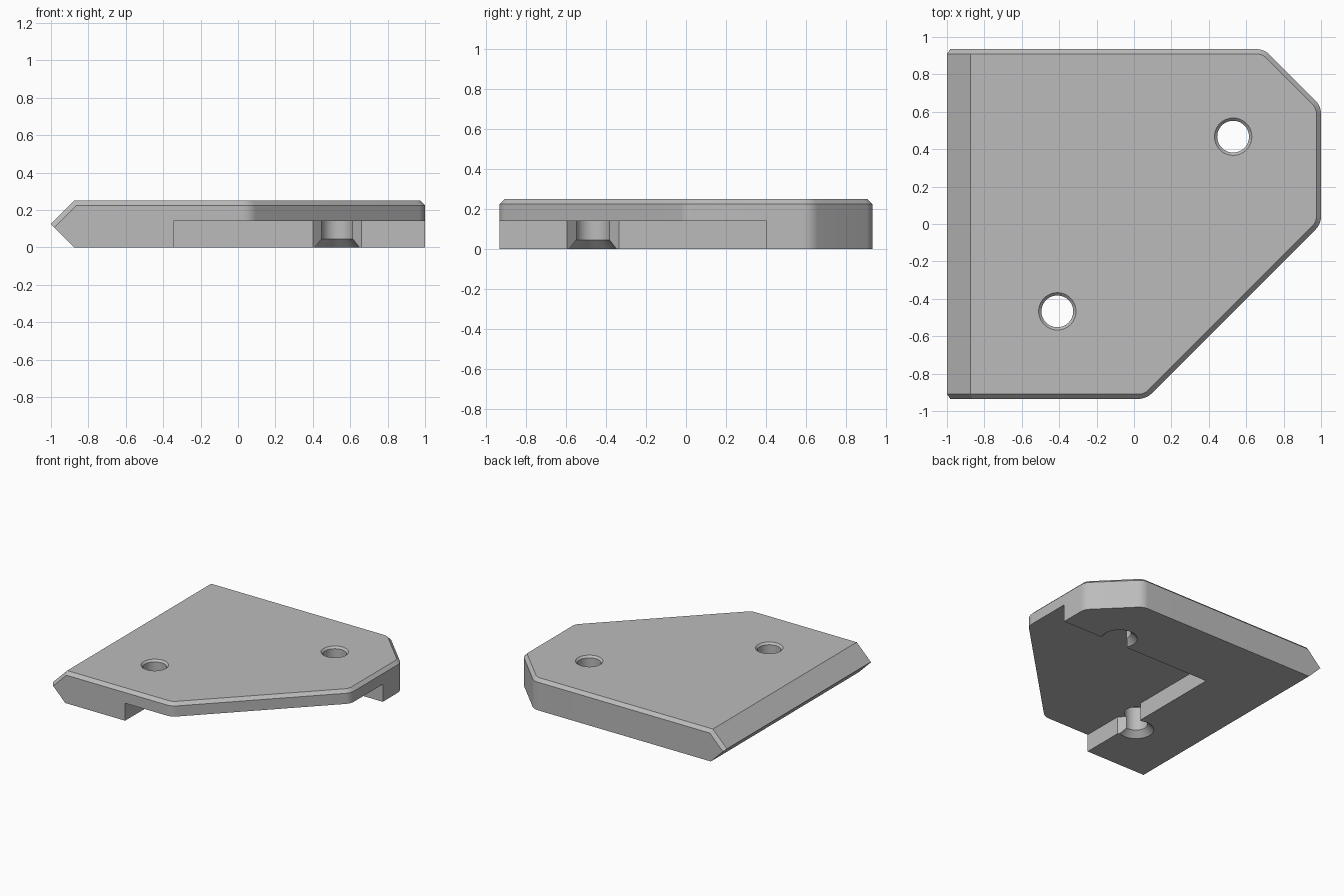
import bpy, bmesh
from math import sin, cos, tan, pi, sqrt
from mathutils import Vector

if "Cube" in bpy.data.objects:
    bpy.data.objects.remove(bpy.data.objects["Cube"], do_unlink=True)

HEIGHT, CHAMFER, HALF_DEPTH, ROUND = 0.25, 0.025, 0.935, 0.1
HOLES = [(0.53, 0.467), (-0.41, -0.467)]

grey = bpy.data.materials.new("plain_grey")
grey.use_nodes = True
grey.diffuse_color = (0.5, 0.5, 0.5, 1)
grey.node_tree.nodes["Principled BSDF"].inputs["Base Color"].default_value = (0.5, 0.5, 0.5, 1)


def make_object(name, bm):
    bmesh.ops.recalc_face_normals(bm, faces=bm.faces[:])
    mesh = bpy.data.meshes.new(name)
    bm.to_mesh(mesh)
    bm.free()
    mesh.materials.append(grey)
    obj = bpy.data.objects.new(name, mesh)
    bpy.context.collection.objects.link(obj)
    return obj


def loft(loops):
    """Closed solid through a stack of equal-length point loops."""
    bm = bmesh.new()
    rings = [[bm.verts.new(p) for p in loop] for loop in loops]
    for a, b in zip(rings, rings[1:]):
        for i in range(len(a)):
            j = (i + 1) % len(a)
            bm.faces.new((a[i], a[j], b[j], b[i]))
    bm.faces.new(rings[0][::-1])
    bm.faces.new(rings[-1])
    return bm


def fillet(prev, corner, nxt, radius, steps=8):
    """Points of an arc rounding a corner."""
    u, v = (prev - corner).normalized(), (nxt - corner).normalized()
    half = u.angle(v) / 2
    centre = corner + (u + v).normalized() * radius / sin(half)
    start = corner + u * radius / tan(half) - centre
    side = -u
    sweep = pi - 2 * half
    return [centre + start * cos(sweep * i / steps) + side * radius * sin(sweep * i / steps)
            for i in range(steps + 1)]


def outline(inset, z):
    """Plate outline, moved inward by inset, with rounded right-hand corners."""
    h, right = HALF_DEPTH - inset, 1 - inset
    back, front = 1.63 - inset * sqrt(2), 1.0 - inset * sqrt(2)
    pts = [(-1.2, -h), (front - h, -h), (right, right - front),
           (right, back - right), (back - h, h), (-1.2, h)]
    pts = [Vector((x, y, z)) for x, y in pts]
    loop = [pts[0]]
    for a, b, c in zip(pts, pts[1:], pts[2:]):
        loop += fillet(a, b, c, ROUND - inset)
    return loop + [pts[-1]]


def slice_off(bm, point, normal):
    cut = bmesh.ops.bisect_plane(bm, geom=bm.verts[:] + bm.edges[:] + bm.faces[:], dist=1e-5,
                                 plane_co=point, plane_no=normal, clear_outer=True)
    edges = [e for e in cut["geom_cut"] if isinstance(e, bmesh.types.BMEdge) and e.is_boundary]
    bmesh.ops.edgeloop_fill(bm, edges=edges)


# Plate with chamfered top rim
body = loft([outline(0, 0), outline(0, HEIGHT - CHAMFER), outline(CHAMFER, HEIGHT)])

# Pointed left edge, with the rim chamfer carried down its upper slope
tip = Vector((-1, 0, HEIGHT / 2))
slice_off(body, tip, Vector((-1, 0, 1)))
slice_off(body, tip, Vector((-1, 0, -1)))
for s in (-1, 1):
    slice_off(body, tip + Vector((0, s * (HALF_DEPTH - CHAMFER), 0)), Vector((-1, s * sqrt(2), 1)))
plate = make_object("corner_plate", body)

# Underside pocket, with a V notch opening each hole into it
wall_x, wall_y, v = -0.345, 0.403, 0.13
(hx1, hy1), (hx2, hy2) = HOLES
pocket = [(wall_x, -2), (2, -2), (2, wall_y),
          (hx1 + v, wall_y), (hx1, wall_y + v), (hx1 - v, wall_y),
          (wall_x, wall_y),
          (wall_x, hy2 + v), (wall_x - v, hy2), (wall_x, hy2 - v)]
cutters = [make_object("pocket_cutter", loft([[(x, y, z) for x, y in pocket] for z in (-1, 0.14)]))]

# Screw holes: countersunk below, lightly chamfered on top
drill = [(0.18, -0.05), (0.085, 0.045), (0.085, 0.235), (0.15, 0.3)]
for hx, hy in HOLES:
    rings = [[(hx + r * cos(2 * pi * i / 48), hy + r * sin(2 * pi * i / 48), z) for i in range(48)]
             for r, z in drill]
    cutters.append(make_object("hole_cutter", loft(rings)))

bpy.ops.object.select_all(action='DESELECT')
bpy.context.view_layer.objects.active = plate
plate.select_set(True)
for cutter in cutters:
    cutter.hide_render = True
    mod = plate.modifiers.new("cut", 'BOOLEAN')
    mod.operation, mod.solver, mod.object = 'DIFFERENCE', 'EXACT', cutter
    bpy.ops.object.modifier_apply(modifier=mod.name)
    bpy.data.objects.remove(cutter, do_unlink=True)

bpy.ops.object.shade_smooth_by_angle(angle=pi / 6)
